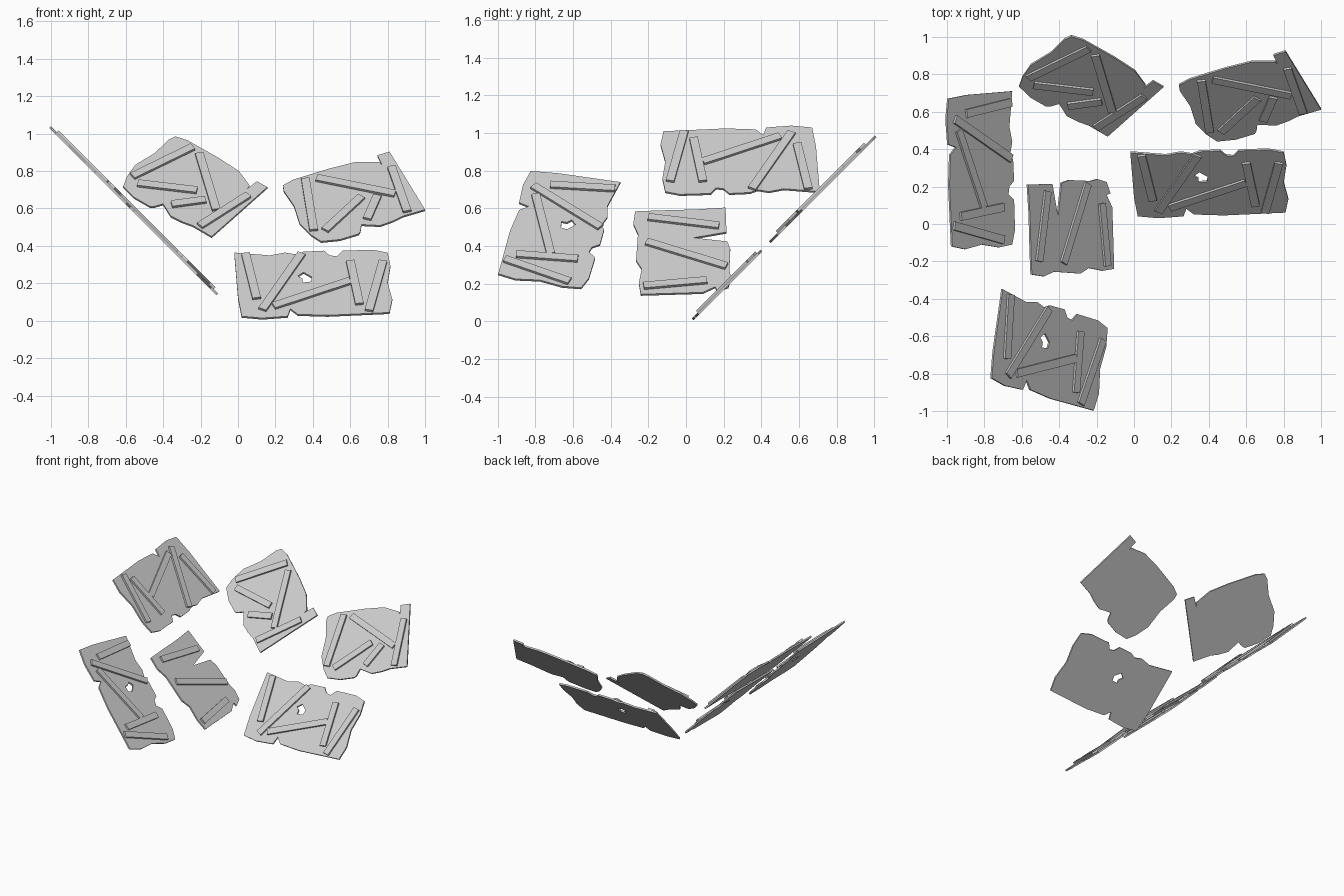
import bpy
import bmesh
import math
from mathutils import Matrix, Vector

SLOPE = math.sqrt(2)      # both sloping planes lie at 45 degrees
SHEET = 0.012             # thickness of a torn sheet
PLANK_WIDTH = 0.045
PLANK_DEPTH = 0.014

cube = bpy.data.objects.get("Cube")
if cube:
    bpy.data.objects.remove(cube, do_unlink=True)

grey = bpy.data.materials.new("plain_grey")
grey.use_nodes = True
grey.diffuse_color = (0.6, 0.6, 0.6, 1)
shader = next(n for n in grey.node_tree.nodes if n.type == "BSDF_PRINCIPLED")
shader.inputs["Base Color"].default_value = grey.diffuse_color


def on_slope(point):
    """Turn (across, height) into flat coordinates within the sloping plane."""
    return Vector((point[0], point[1] * SLOPE, 0))


def finish_mesh(bm, name):
    bmesh.ops.recalc_face_normals(bm, faces=bm.faces)
    mesh = bpy.data.meshes.new(name)
    bm.to_mesh(mesh)
    bm.free()
    mesh.materials.append(grey)
    return mesh


def sheet_mesh(name, *loops):
    """Flat sheet with a ragged outline; any further loops are holes."""
    bm = bmesh.new()
    for loop in loops:
        verts = [bm.verts.new(on_slope(p) - Vector((0, 0, SHEET / 2))) for p in loop]
        for start, end in zip(verts, verts[1:] + verts[:1]):
            bm.edges.new((start, end))
    bmesh.ops.triangle_fill(bm, edges=bm.edges[:], use_beauty=True, normal=(0, 0, 1))
    grown = bmesh.ops.extrude_face_region(bm, geom=bm.faces[:])
    top = [v for v in grown["geom"] if isinstance(v, bmesh.types.BMVert)]
    bmesh.ops.translate(bm, verts=top, vec=(0, 0, SHEET))
    return finish_mesh(bm, name)


def planks_mesh(name, lines):
    """One thin board nailed along each line, on the upper face of the sheet."""
    bm = bmesh.new()
    for start, end in lines:
        a, b = on_slope(start), on_slope(end)
        along = b - a
        middle = (a + b) / 2
        middle.z = (SHEET + PLANK_DEPTH) / 2
        turn = Matrix.Rotation(math.atan2(along.y, along.x), 4, "Z")
        size = Matrix.Diagonal((along.length, PLANK_WIDTH, PLANK_DEPTH, 1))
        bmesh.ops.create_cube(bm, size=1, matrix=Matrix.Translation(middle) @ turn @ size)
    return finish_mesh(bm, name)


def plane_frame(across, up, origin):
    across, up = Vector(across), Vector(up).normalized()
    frame = Matrix((across, up, across.cross(up))).transposed().to_4x4()
    return Matrix.Translation(origin) @ frame


def place(name, meshes, frame, angle=0, shift=(0, 0)):
    """Put a sheet and its planks on a plane, turned and shifted within it."""
    spin = Matrix.Rotation(math.radians(angle), 4, "Z")
    for part, mesh in zip(("sheet", "planks"), meshes):
        obj = bpy.data.objects.new(name + "_" + part, mesh)
        obj.matrix_world = frame @ Matrix.Translation((*shift, 0)) @ spin
        bpy.context.collection.objects.link(obj)


# Long panel, with and without a hole
long_outline = [
    (-.02, .36), (.17, .345), (.25, .36), (.31, .35), (.35, .365), (.46, .37),
    (.49, .345), (.53, .34), (.56, .37), (.72, .375), (.8, .36), (.815, .29),
    (.8, .2), (.825, .11), (.81, .04), (.48, .025), (.32, .03), (.28, .06),
    (.265, .02), (.13, .01), (.02, .02), (0, .12)]
hole = [(.32, .235), (.35, .255), (.395, .23), (.39, .205), (.345, .2), (.345, .22)]
long_planks = planks_mesh("long_planks", [
    ((.04, .35), (.1, .11)),
    ((.34, .35), (.13, .05)),
    ((.19, .07), (.6, .205)),
    ((.6, .31), (.65, .08)),
    ((.775, .31), (.7, .045))])
holed_panel = (sheet_mesh("holed_sheet", long_outline, hole), long_planks)
long_panel = (sheet_mesh("long_sheet", long_outline), long_planks)

# Rounded panel with one straight, overhanging end
round_panel = (
    sheet_mesh("round_sheet", [
        (.24, .72), (.295, .75), (.49, .81), (.63, .845), (.755, .845), (.77, .83),
        (.745, .88), (.81, .9), (1, .59), (.88, .555), (.83, .53), (.76, .505),
        (.66, .51), (.655, .475), (.645, .46), (.545, .43), (.445, .42),
        (.39, .455), (.33, .515), (.3, .61), (.245, .69)]),
    planks_mesh("round_planks", [
        ((.36, .75), (.405, .475)),
        ((.42, .755), (.84, .67)),
        ((.465, .475), (.66, .655)),
        ((.69, .535), (.745, .66)),
        ((.82, .815), (.905, .575))]))

# Short panel with a deep notch
short_panel = (
    sheet_mesh("short_sheet", [
        (-.27, .58), (-.14, .585), (.05, .59), (.21, .6), (.215, .47), (.04, .44),
        (.22, .42), (.235, .38), (.23, .265), (.24, .23), (.225, .18), (.165, .16),
        (.155, .18), (.09, .15), (-.24, .14), (-.25, .2), (-.235, .275),
        (-.265, .32), (-.255, .46), (-.28, .515)]),
    planks_mesh("short_planks", [
        ((-.2, .545), (.175, .5)),
        ((-.21, .415), (.215, .285)),
        ((-.225, .18), (.11, .21))]))

# Rear plane rises to the back, side plane rises to the right-hand side
rear = plane_frame((1, 0, 0), (0, 1, 1), (0, .025, 0))
side = plane_frame((0, 1, 0), (-1, 0, 1), (.03, 0, 0))

place("rear_lower", holed_panel, rear)
place("rear_left", round_panel, rear)
place("rear_right", round_panel, rear, -62, (-1.347, 1.122))
place("side_upper", long_panel, side, 180, (.69, 1.478))
place("side_lower", short_panel, side)
place("side_front", holed_panel, side, -104.7, (-.846, 1.15))
